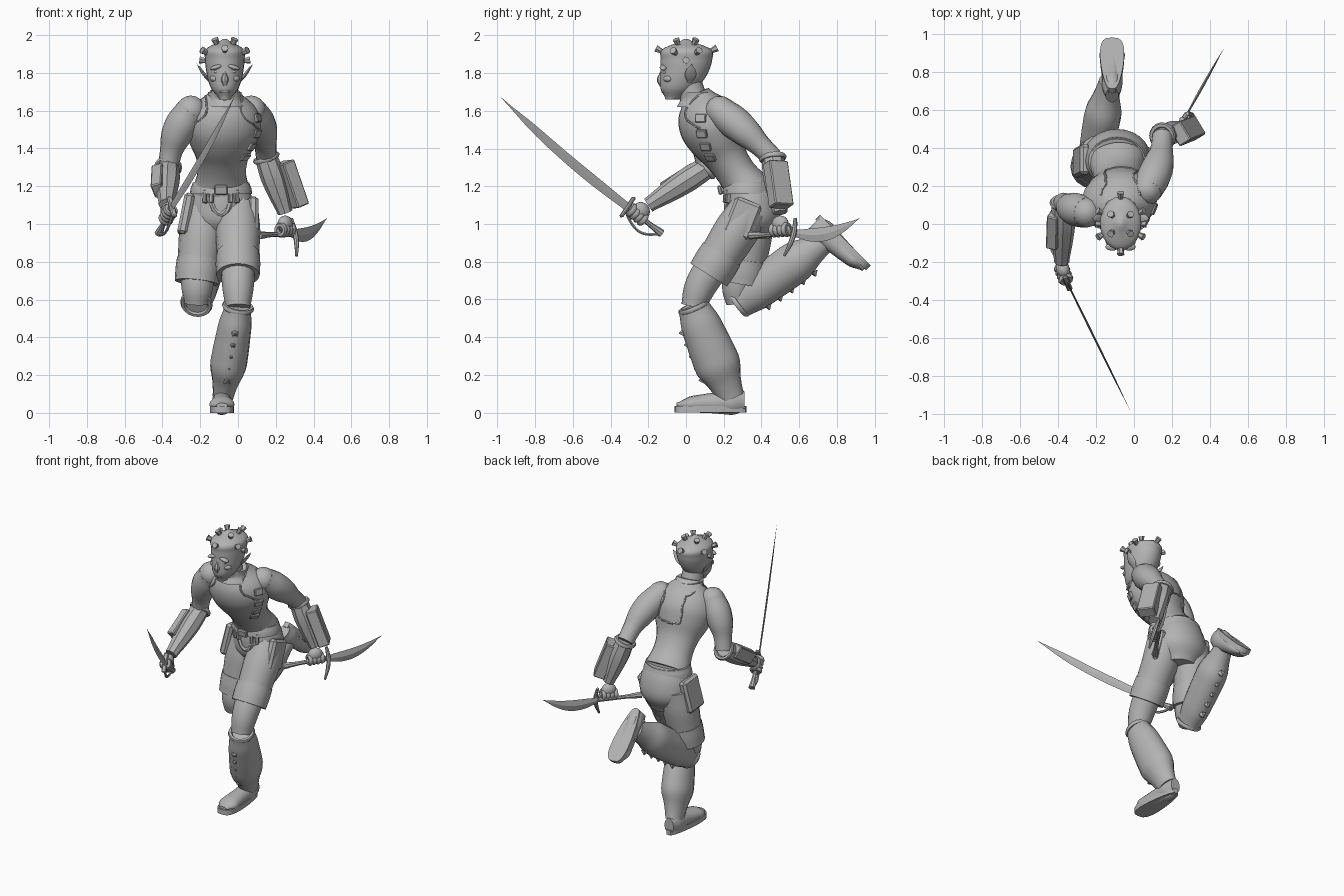
import bpy, bmesh, math
from mathutils import Vector as V, Matrix
from mathutils.bvhtree import BVHTree

if "Cube" in bpy.data.objects:
    bpy.data.objects.remove(bpy.data.objects["Cube"])

grey = bpy.data.materials.new("plain_grey")
grey.use_nodes = True
grey.diffuse_color = (.45, .45, .45, 1)
grey.node_tree.nodes["Principled BSDF"].inputs["Base Color"].default_value = grey.diffuse_color

X, Y, Z, ZERO = V((1, 0, 0)), V((0, 1, 0)), V((0, 0, 1)), V((0, 0, 0))
SIDES = (("left", 1), ("right", -1))


def finish(name, bm, angle=40, mat=Matrix()):
    bm.transform(mat)
    bmesh.ops.recalc_face_normals(bm, faces=bm.faces)
    mesh = bpy.data.meshes.new(name)
    bm.to_mesh(mesh)
    bm.free()
    mesh.materials.append(grey)
    ob = bpy.data.objects.new(name, mesh)
    bpy.context.collection.objects.link(ob)
    bpy.ops.object.select_all(action='DESELECT')
    ob.select_set(True)
    bpy.context.view_layer.objects.active = ob
    bpy.ops.object.shade_smooth_by_angle(angle=math.radians(angle))
    return ob


def smooth(values, t):
    # Evenly spaced values read along a smooth curve
    pos = t * (len(values) - 1)
    i = min(int(pos), len(values) - 2)
    f = pos - i
    a, b, c, d = (values[max(0, min(k, len(values) - 1))] for k in range(i - 1, i + 3))
    return b + f * (c - a + f * (2 * a - 5 * b + 4 * c - d + f * (3 * (b - c) + d - a))) / 2


def arc(start, end, bow, steps):
    # Straight path pushed sideways in the middle
    return [V(start).lerp(V(end), k / steps) + V(bow) * math.sin(math.pi * k / steps) for k in range(steps + 1)]


def loft(name, path, radii, side=X, flat=1, taper=0, n=16, axis=None, mat=Matrix(), angle=40):
    # Ellipses along a path; flat and taper scale the radius across the side direction
    bm = bmesh.new()
    rings = []
    last = len(path) - 1
    for i, p in enumerate(path):
        along = axis or (path[min(i + 1, last)] - path[max(i - 1, 0)]).normalized()
        u = V(side)
        u = (u - along * u.dot(along)).normalized()
        w = along.cross(u) * (flat + taper * i / last)
        r = max(smooth(radii, i / last), .001)
        turns = [math.tau * k / n for k in range(n)]
        rings.append([bm.verts.new(p + (u * math.cos(q) + w * math.sin(q)) * r) for q in turns])
    for low, high in zip(rings, rings[1:]):
        for k in range(n):
            bm.faces.new((low[k - 1], low[k], high[k], high[k - 1]))
    bm.faces.new(rings[0])
    bm.faces.new(rings[-1])
    return finish(name, bm, angle, mat)


def limb(name, start, end, radii, bow=ZERO, **shape):
    return loft(name, arc(start, end, bow, 4 * len(radii)), radii, **shape)


def frame(loc, z, x=X):
    # Placement with local z along z and local x near x
    z = V(z).normalized()
    y = z.cross(V(x)).normalized()
    mat = Matrix((y.cross(z), y, z)).transposed().to_4x4()
    mat.translation = V(loc)
    return mat


def box(name, mat, size, bevel=.006):
    bm = bmesh.new()
    bmesh.ops.create_cube(bm, size=1, matrix=Matrix.Diagonal((*size, 1)))
    bmesh.ops.bevel(bm, geom=bm.edges[:], offset=bevel, segments=1, affect='EDGES')
    return finish(name, bm, 30, mat)


def ball(name, mat, size):
    bm = bmesh.new()
    bmesh.ops.create_uvsphere(bm, u_segments=14, v_segments=9, radius=1)
    return finish(name, bm, 60, mat @ Matrix.Diagonal((*size, 1)))


def cone(name, mat, base, tip, height, n=6):
    bm = bmesh.new()
    bmesh.ops.create_cone(bm, cap_ends=True, segments=n, radius1=base, radius2=tip, depth=height)
    return finish(name, bm, 30, mat)


def hoop(name, mat, ring, tube):
    # Rolled ring around the local z axis
    bm = bmesh.new()
    rows = []
    for i in range(18):
        spin = Matrix.Rotation(math.tau * i / 18, 3, 'Z')
        turns = [math.tau * j / 6 for j in range(6)]
        rows.append([bm.verts.new(spin @ V((ring + tube * math.cos(q), 0, tube * math.sin(q)))) for q in turns])
    for i in range(18):
        for j in range(6):
            bm.faces.new((rows[i][j], rows[i - 1][j], rows[i - 1][j - 1], rows[i][j - 1]))
    return finish(name, bm, 60, mat)


def surface(ob):
    return BVHTree.FromPolygons([v.co for v in ob.data.vertices], [p.vertices for p in ob.data.polygons])


def trim(name, tree, start, end, bow=ZERO, r=.006):
    # Raised edging laid on a surface
    path = [tree.find_nearest(p)[0] for p in arc(start, end, bow, 14)]
    loft(name, path, [r, r], side=(.3, .5, .8), n=6)


def plate(name, tree, near, size, up=Z):
    # Small box seated on a surface, its height along up
    spot, normal, *_ = tree.find_nearest(V(near))
    box(name, frame(spot, normal, up), size, .004)


# Joints shared by neighbouring parts
waist, neck, crotch = V((-.09, .33, 1.18)), V((-.07, .06, 1.7)), V((-.09, .36, .92))
chin, crown, skull = V((-.07, -.07, 1.66)), V((-.07, 0, 1.98)), V((-.07, 0, 1.85))
shoulder = {"left": V((.07, .18, 1.6)), "right": V((-.25, .06, 1.6))}
elbow = {"left": V((.15, .46, 1.35)), "right": V((-.37, .11, 1.3))}
wrist = {"left": V((.25, .5, 1.06)), "right": V((-.38, -.2, 1.1))}
hand = {"left": V((.25, .5, .97)), "right": V((-.37, -.26, 1.05))}
hip = {"left": V((0, .34, 1.08)), "right": V((-.18, .36, 1.08))}
hem = {"left": V((0, .12, .73)), "right": V((-.22, .3, .69))}
boot = {"left": V((0, .04, .56)), "right": V((-.22, .28, .58))}
ankle = {"left": V((-.08, .24, .08)), "right": V((-.13, .75, .92))}

# Torso, neck and collar
torso = limb("torso", waist, neck, [.15, .13, .14, .18, .2, .17, .08], bow=(0, -.03, 0),
             side=(1, .2, 0), flat=.8, n=24)
limb("neck", neck - Z * .1, skull - Z * .05, [.08, .07, .07])
limb("collar", neck - Z * .08, neck, [.11, .09, .09], side=(1, .2, 0))
skin = surface(torso)
chest = neck - Z * .2
for name, s in SIDES:
    top = neck + X * .12 * s
    trim(name + "_armhole_trim", skin, top, chest + X * .2 * s, (-.04 * s, -.12, 0))
    trim(name + "_back_trim", skin, top + Y * .1, chest + V((.12 * s, .3, 0)), (0, .1, .1))
trim("back_yoke_trim", skin, chest + V((-.12, .3, 0)), chest + V((.12, .3, 0)), Y * .1)
for i in range(4):
    plate(f"chest_tab_{i + 1}", skin, V((.1, .08, 1.56)).lerp(V((.05, .12, 1.34)), i / 3), (.045, .06, .02))

# Head with face
head = limb("head", chin, crown, [.03, .07, .09, .1, .105, .1, .01], bow=Y * .03, flat=1.3, n=24, axis=Z, angle=60)
face = skull - Y * .12
limb("nose", face - Z * .02, face + V((0, -.01, -.12)), [.008, .01, .02, .01], bow=Y * -.01, axis=Z, n=8)
for name, drop in (("upper", .135), ("lower", .15)):
    ball(name + "_lip", Matrix.Translation(face - Z * drop), (.03, .01, .007))
for name, s in SIDES:
    ball(name + "_brow", frame(face + V((.045 * s, 0, -.02)), (.3 * s, 0, 1)), (.036, .02, .012))
    ball(name + "_eye", Matrix.Translation(face + V((.04 * s, .01, -.045))), (.02, .014, .01))
    ball(name + "_cheek", Matrix.Translation(face + V((.05 * s, .03, -.08))), (.03, .03, .02))
    limb(name + "_ear", skull + V((.08 * s, .02, -.1)), skull + V((.15 * s, .03, 0)), [.012, .03, .025, .001],
         side=Y, flat=.3, n=10)

# Studs flaring out of the scalp in three rings
scalp = surface(head)
for lift, count, turn in ((60, 4, 45), (27, 6, 30), (8, 2, 0)):
    for k in range(count):
        up, around = math.radians(lift), math.radians(turn + 360 * k / count)
        out = V((math.cos(around) * math.cos(up), math.sin(around) * math.cos(up), math.sin(up)))
        spot = scalp.ray_cast(skull, out)[0]
        cone(f"stud_{lift}_{k + 1}", frame(spot + out * .01, out, (.1, .9, .3)), .012, .02, .04)

# Arms, bracers and the plates strapped to them
for name, s in SIDES:
    limb(name + "_upper_arm", shoulder[name], elbow[name], [.08, .088, .08, .06, .055], bow=(.02 * s, 0, .01), side=Y)
    ball(name + "_shoulder", Matrix.Translation(shoulder[name]), (.08, .08, .08))
    limb(name + "_bracer", elbow[name], wrist[name], [.06, .065, .055, .04], n=8, angle=20)
    hoop(name + "_elbow_cuff", frame(elbow[name], wrist[name] - elbow[name]), .06, .014)
box("left_arm_guard", frame((.28, .49, 1.21), elbow["left"] - wrist["left"], (.75, .45, 0)), (.075, .115, .25))
box("right_arm_guard", frame((-.42, -.03, 1.23), elbow["right"] - wrist["right"], (1, 0, .4)), (.06, .085, .2))


def armed_hand(side, weapon, pommel, guard, tip, widths, sag):
    # Palm, curled fingers and thumb round a grip, with a thin curved blade beyond
    pommel, guard = V(pommel), V(guard)
    grip = (guard - pommel).normalized()
    mid = hand[side]
    back = (wrist[side] - mid).normalized()
    ball(side + "_palm", frame(mid + back * .03, back, grip), (.05, .036, .045))
    for i in range(4):
        hoop(f"{side}_finger_{i + 1}", frame(mid + grip * (.027 * i - .04), grip), .026, .015)
    limb(side + "_thumb", mid + back * .04, mid + grip * .06 - back * .03, [.017, .015, .01], bow=grip * .02,
         side=grip.orthogonal(), n=8)
    limb(weapon + "_grip", pommel, guard, [.022, .014, .014, .014], n=8)
    limb(weapon + "_blade", guard, tip, widths, bow=Z * -sag, side=Z, flat=.2, n=4, angle=20)
    return pommel, guard, grip


# Sword held forward, with a bow guarding the knuckles
pommel, guard, grip = armed_hand("right", "sword", (-.42, -.13, .95), (-.35, -.31, 1.09), (-.02, -.98, 1.67),
                                 [.022, .027, .026, .02, .001], .02)
box("sword_guard", frame(guard, grip, grip.cross(Z)), (.03, .13, .018))
limb("sword_knuckle_bow", pommel, guard - Z * .05, [.008, .008, .008], bow=(0, -.02, -.04), n=6)

# Dagger held backward, with a hooked crossguard
pommel, guard, grip = armed_hand("left", "dagger", (.11, .34, .94), (.28, .58, .95), (.47, .92, 1.03),
                                 [.02, .035, .036, .022, .001], .04)
limb("dagger_guard", guard + Z * .08, guard + V((.03, -.06, -.12)), [.01, .014, .013, .007], bow=grip * .02, n=8)

# Hips, belt and hanging loop
hips = limb("hips", waist + Z * .03, crotch, [.145, .17, .168, .1], bow=Y * .01, flat=.82, n=24)
limb("belt", waist + Z * .04, waist - Z * .02, [.15, .16, .165], flat=.84, n=24)
front = waist - Y * .15
box("buckle", frame(front, (0, -1, -.2)), (.07, .05, .022))
hip_skin = surface(hips)
trim("hanging_loop", hip_skin, front - X * .1, front + X * .1, Z * -.13, .014)
for i, x in enumerate((-.1, -.06, .06, .1)):
    plate(f"belt_strap_{i + 1}", hip_skin, front + V((x, 0, -.03)), (.07, .02, .045))
box("left_pocket", frame((.08, .3, 1.03), (0, .4, 1)), (.055, .15, .2), .015)
box("right_pocket", frame((-.275, .33, 1.05), (.2, .1, 1)), (.055, .16, .22), .015)


def foot(side, mat):
    # Sole wider at the toe, which points along local -y, under a sloping upper
    bm = bmesh.new()
    rim = []
    for k in range(28):
        c, s = math.cos(math.tau * k / 28), math.sin(math.tau * k / 28)
        rim.append(bm.verts.new((math.copysign(abs(c) ** .6, c) * (.06 - .018 * s), .19 * s, 0)))
    grown = bmesh.ops.extrude_face_region(bm, geom=[bm.faces.new(rim)])["geom"]
    bmesh.ops.translate(bm, vec=Z * .035, verts=[g for g in grown if isinstance(g, bmesh.types.BMVert)])
    bm.faces.new(rim) if not any(set(f.verts) == set(rim) for f in bm.faces) else None
    finish(side + "_sole", bm, 40, mat)
    limb(side + "_shoe", (0, .18, .06), (0, -.18, .04), [.035, .052, .054, .056, .062, .065, .03],
         flat=1.5, taper=-1.1, axis=-Y, mat=mat)


# Shorts with turned cuffs, bare knees, tall laced boots
for name, s in SIDES:
    limb(name + "_short_leg", hip[name], hem[name], [.108, .118, .112, .106])
    limb(name + "_cuff", hem[name].lerp(hip[name], .32), hem[name], [.116, .118, .115])
    limb(name + "_knee", hem[name].lerp(hip[name], .2), boot[name], [.09, .088, .08, .066], bow=Y * -.02)
    limb(name + "_boot_shaft", boot[name], ankle[name], [.07, .086, .092, .096, .095, .07, .055],
         flat=1.2, taper=.1 * s)
    shin = (ankle[name] - boot[name]).normalized()
    fore = shin.cross(X).normalized()
    hoop(name + "_boot_rim", frame(boot[name], shin), .073, .014)
    for i in range(5):
        spot = boot[name].lerp(ankle[name], .2 + .13 * i) + fore * .11
        cone(f"{name}_boot_lace_{i + 1}", frame(spot, fore - shin * .3), .026, .003, .03, 5)
foot("left", Matrix.Translation((-.085, .13, 0)))
foot("right", frame((-.115, .845, .915), -Y - Z))
